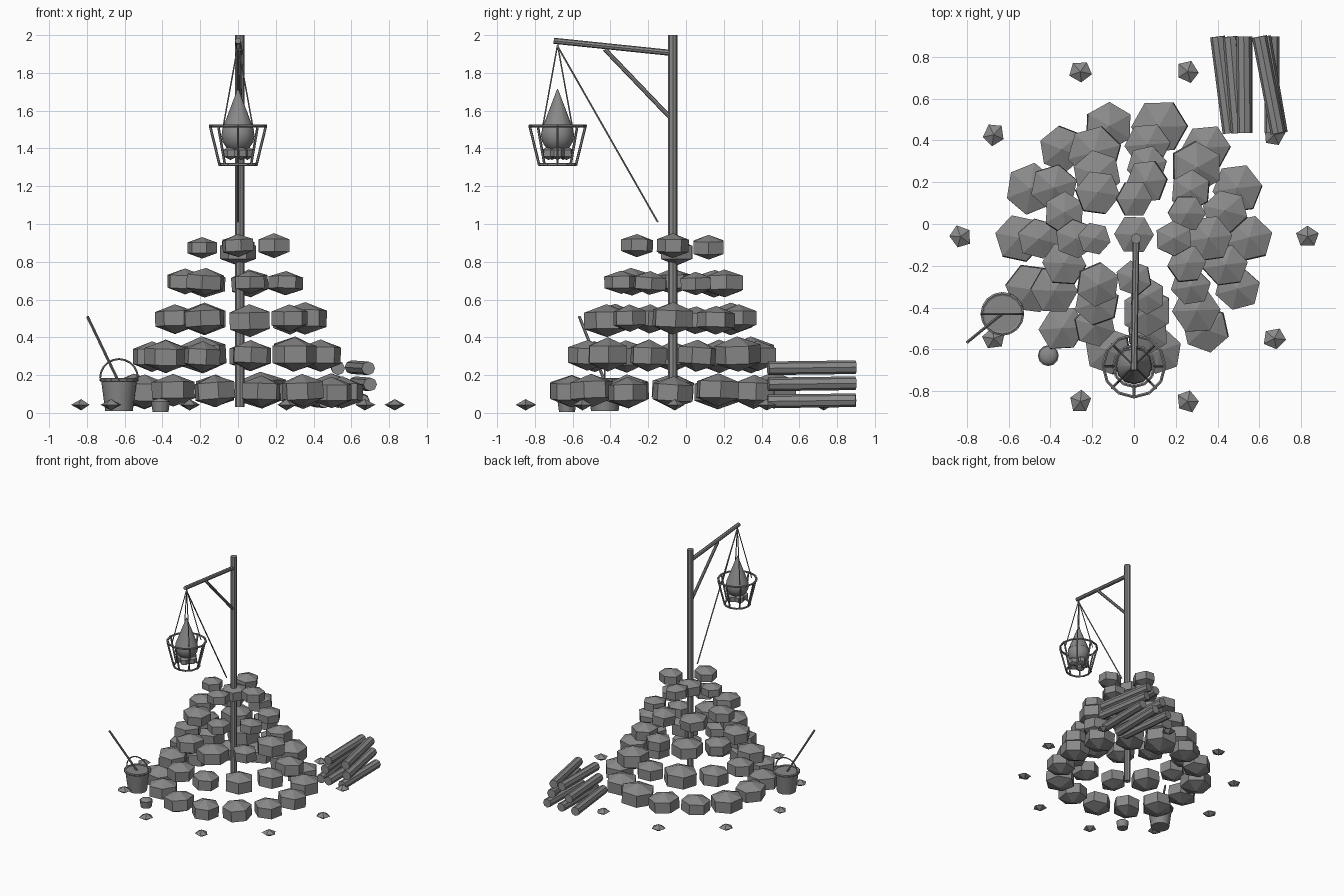
import bpy, bmesh, math, random
from mathutils import Vector, Matrix

if "Cube" in bpy.data.objects:
    bpy.data.objects.remove(bpy.data.objects["Cube"])

random.seed(4)
TAU = 2 * math.pi
CY = -0.07  # centre of the cairn in y

grey = bpy.data.materials.new("stone_grey")
grey.diffuse_color = (0.25, 0.25, 0.25, 1)
grey.use_nodes = True
grey.node_tree.nodes["Principled BSDF"].inputs["Base Color"].default_value = grey.diffuse_color


def finish(name, bm, smooth=False):
    bmesh.ops.recalc_face_normals(bm, faces=bm.faces)
    me = bpy.data.meshes.new(name)
    bm.to_mesh(me)
    bm.free()
    me.materials.append(grey)
    ob = bpy.data.objects.new(name, me)
    bpy.context.collection.objects.link(ob)
    if smooth:
        bpy.ops.object.select_all(action='DESELECT')
        ob.select_set(True)
        bpy.context.view_layer.objects.active = ob
        bpy.ops.object.shade_smooth_by_angle(angle=math.radians(40))
    return ob


def rod(bm, a, b, r, r2=None, sides=8):
    """Closed cylinder or cone from a to b."""
    a, b = Vector(a), Vector(b)
    d = b - a
    m = Matrix.Translation((a + b) / 2) @ d.to_track_quat('Z', 'Y').to_matrix().to_4x4()
    bmesh.ops.create_cone(bm, cap_ends=True, segments=sides, radius1=r,
                          radius2=r if r2 is None else r2, depth=d.length, matrix=m)


def ball(bm, loc, size, seg=6, rings=3, turn=0, tilt=0):
    m = (Matrix.Translation(loc) @ Matrix.Rotation(turn, 4, 'Z')
         @ Matrix.Rotation(tilt, 4, 'X') @ Matrix.Diagonal((*size, 1)))
    bmesh.ops.create_uvsphere(bm, u_segments=seg, v_segments=rings, radius=1, matrix=m)


def ring(bm, c, R, r, n=8, sides=6, arc=TAU, upright=False):
    """Hoop of short rods, flat or standing in the xz plane."""
    pts = []
    for i in range(n + 1):
        a = arc * i / n
        off = (R * math.cos(a), 0, R * math.sin(a)) if upright else (R * math.cos(a), R * math.sin(a), 0)
        pts.append(Vector(c) + Vector(off))
    for p, q in zip(pts, pts[1:]):
        rod(bm, p, q, r, sides=sides)


# Stone courses: count, ring radius, height, stone radius, half height
courses = [(14, 0.55, 0.115, 0.14, 0.09), (11, 0.455, 0.305, 0.135, 0.09),
           (9, 0.355, 0.495, 0.125, 0.08), (7, 0.28, 0.69, 0.115, 0.068),
           (4, 0.19, 0.88, 0.10, 0.062)]
for k, (n, R, z, r, h) in enumerate(courses):
    bm = bmesh.new()
    for i in range(n):
        a = TAU * (i + 0.5 * (k % 2)) / n
        s = random.uniform(0.9, 1.1)
        ball(bm, (R * math.cos(a), CY + R * math.sin(a), z + random.uniform(-0.008, 0.008)),
             (r * s, r * s * random.uniform(0.9, 1.05), h * s),
             turn=a + random.uniform(-0.4, 0.4), tilt=random.uniform(-0.08, 0.08))
    finish(f"stone_course_{k + 1}", bm)

# Stone wedged around the post
bm = bmesh.new()
ball(bm, (0, CY + 0.02, 0.85), (0.11, 0.11, 0.07), turn=0.5)
finish("cap_stone", bm)

# Scattered pebbles
bm = bmesh.new()
for i in range(10):
    a = TAU * i / 10
    ball(bm, (0.83 * math.cos(a), -0.06 + 0.83 * math.sin(a), 0.043), (0.057, 0.052, 0.03),
         seg=5, rings=2, turn=a * 1.7)
finish("pebbles", bm)

# Post, arm and brace
bm = bmesh.new()
rod(bm, (0.01, CY, 0.03), (0.01, CY, 2.0), 0.025)
finish("post", bm)
bm = bmesh.new()
rod(bm, (0.01, CY, 1.905), (0.0, -0.7, 1.97), 0.016)
finish("arm", bm)
bm = bmesh.new()
rod(bm, (0.01, CY - 0.01, 1.56), (0.005, -0.43, 1.925), 0.012)
finish("brace", bm)

# Ropes
LX, LY = 0.0, -0.68
bm = bmesh.new()
rod(bm, (0, LY, 1.94), (0, -0.15, 1.01), 0.005, sides=5)
for i in range(4):
    a = TAU * (i + 0.5) / 4
    rod(bm, (LX, LY, 1.95), (LX + 0.11 * math.cos(a), LY + 0.11 * math.sin(a), 1.52), 0.004, sides=5)
finish("ropes", bm)

# Fire basket
bm = bmesh.new()
ring(bm, (LX, LY, 1.52), 0.148, 0.008, n=12)
ring(bm, (LX, LY, 1.315), 0.098, 0.008, n=12)
for i in range(8):
    c, s = math.cos(TAU * i / 8), math.sin(TAU * i / 8)
    rod(bm, (LX + 0.148 * c, LY + 0.148 * s, 1.52), (LX + 0.098 * c, LY + 0.098 * s, 1.315), 0.007, sides=6)
finish("fire_basket", bm)

# Flame and coals
bm = bmesh.new()
ball(bm, (LX, LY, 1.47), (0.088, 0.088, 0.092), seg=12, rings=8)
rod(bm, (LX, LY, 1.5), (LX, LY, 1.715), 0.084, 0.002, sides=12)
finish("flame", bm, True)
bm = bmesh.new()
for i in range(5):
    a = TAU * i / 5
    ball(bm, (LX + 0.05 * math.cos(a), LY + 0.05 * math.sin(a), 1.375), (0.042, 0.042, 0.036), turn=a)
finish("coals", bm)

# Bucket with rim, handle and stick
BX, BY = -0.63, -0.43
bm = bmesh.new()
rod(bm, (BX, BY, 0.01), (BX, BY, 0.175), 0.073, 0.095, sides=16)
finish("bucket", bm, True)
bm = bmesh.new()
ring(bm, (BX, BY, 0.175), 0.096, 0.01, n=16)
finish("bucket_rim", bm)
bm = bmesh.new()
ring(bm, (BX, BY, 0.185), 0.1, 0.005, n=10, arc=math.pi, upright=True)
finish("bucket_handle", bm)
bm = bmesh.new()
rod(bm, (-0.62, -0.42, 0.14), (-0.797, -0.565, 0.51), 0.008, sides=6)
finish("stick", bm)

# Small domed pot
bm = bmesh.new()
rod(bm, (-0.41, -0.63, 0.005), (-0.41, -0.63, 0.06), 0.042, 0.05, sides=12)
ball(bm, (-0.41, -0.63, 0.055), (0.048, 0.048, 0.022), seg=12, rings=6)
finish("small_pot", bm, True)

# Log pile: x at the back, x at the front, height
logs = [(0.40, 0.46, 0.065), (0.53, 0.53, 0.065), (0.66, 0.66, 0.065),
        (0.46, 0.50, 0.155), (0.62, 0.70, 0.155),
        (0.525, 0.53, 0.24), (0.60, 0.69, 0.24)]
bm = bmesh.new()
for xb, xf, z in logs:
    rod(bm, (xf, 0.435, z - 0.004), (xb, 0.897, z + 0.002), 0.036)
finish("log_pile", bm)
